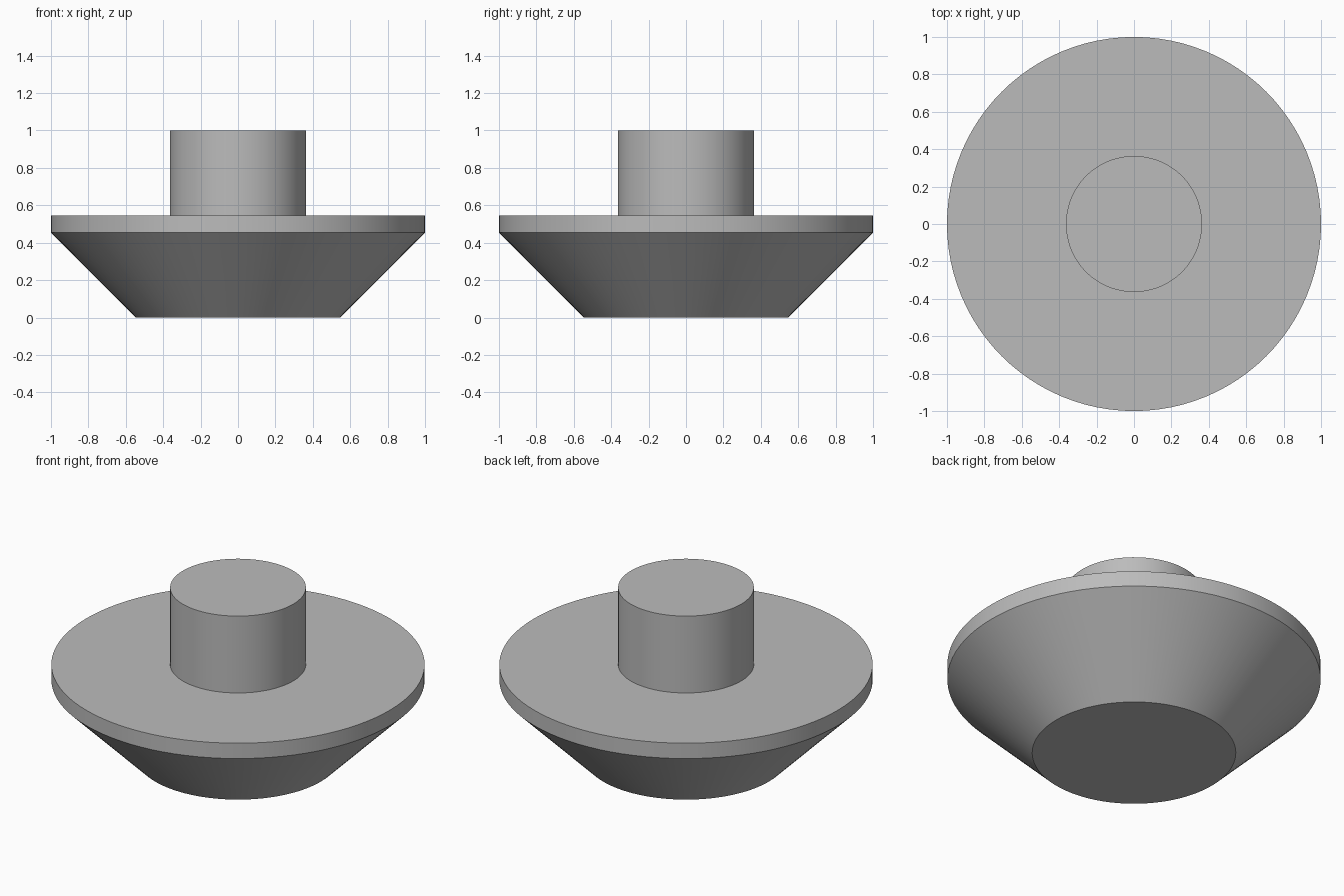
import bpy
import bmesh
import math

SEGMENTS = 96
UNIT = 1 / 11  # every dimension is a whole number of these

# Remove the default cube
cube = bpy.data.objects.get("Cube")
if cube:
    bpy.data.objects.remove(cube, do_unlink=True)

# Single grey material
grey = bpy.data.materials.new("plain grey")
grey.use_nodes = True
colour = (0.5, 0.5, 0.5, 1)
grey.diffuse_color = colour
grey.node_tree.nodes["Principled BSDF"].inputs["Base Color"].default_value = colour


def turned_part(name, profile):
    """Revolve a (radius, height) profile around z and cap both ends."""
    bm = bmesh.new()
    rings = []
    for radius, height in profile:
        ring = bmesh.ops.create_circle(bm, segments=SEGMENTS, radius=radius * UNIT)["verts"]
        for v in ring:
            v.co.z = height * UNIT
        rings.append(ring)
    for low, high in zip(rings, rings[1:]):
        for i in range(SEGMENTS):
            j = (i + 1) % SEGMENTS
            bm.faces.new((low[i], low[j], high[j], high[i]))
    bm.faces.new(rings[0])
    bm.faces.new(rings[-1])
    bmesh.ops.recalc_face_normals(bm, faces=bm.faces)

    mesh = bpy.data.meshes.new(name)
    bm.to_mesh(mesh)
    bm.free()
    mesh.materials.append(grey)
    obj = bpy.data.objects.new(name, mesh)
    bpy.context.collection.objects.link(obj)

    bpy.ops.object.select_all(action="DESELECT")
    obj.select_set(True)
    bpy.context.view_layer.objects.active = obj
    bpy.ops.object.shade_smooth_by_angle(angle=math.radians(30))
    return obj


# Tapered base, straight rim, flat shoulder and upright stem in one profile
turned_part("flanged_plug", [(6, 0), (11, 5), (11, 6), (4, 6), (4, 11)])
